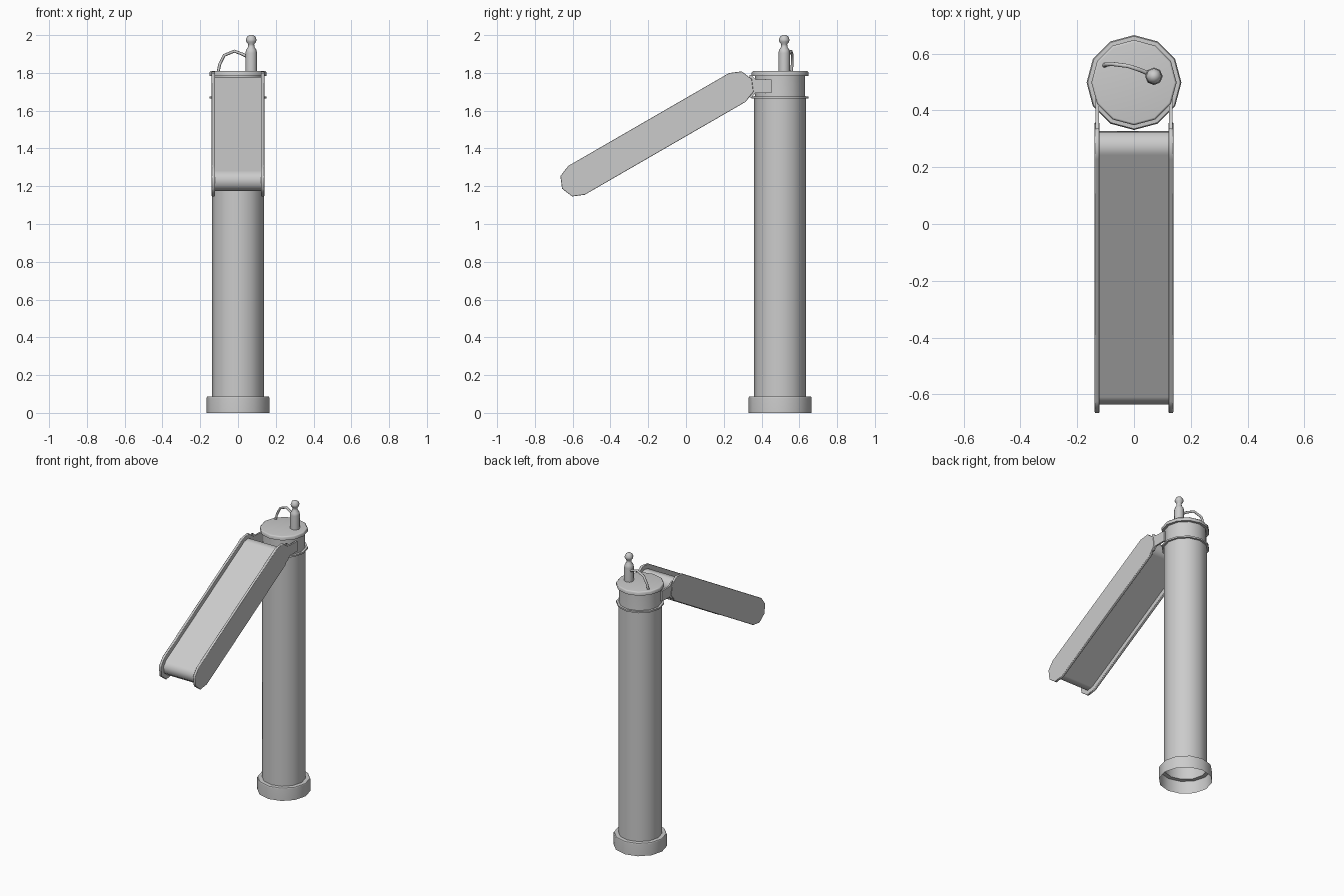
import bpy, bmesh
from math import sin, cos, pi, radians
from mathutils import Vector

if "Cube" in bpy.data.objects:
    bpy.data.objects.remove(bpy.data.objects["Cube"])


def finish(name, bm, smooth=50):
    bmesh.ops.recalc_face_normals(bm, faces=bm.faces)
    me = bpy.data.meshes.new(name)
    bm.to_mesh(me)
    bm.free()
    ob = bpy.data.objects.new(name, me)
    bpy.context.collection.objects.link(ob)
    bpy.ops.object.select_all(action='DESELECT')
    ob.select_set(True)
    bpy.context.view_layer.objects.active = ob
    bpy.ops.object.shade_smooth_by_angle(angle=radians(smooth))
    # Keep the large flat faces flat beside their small chamfers
    mod = ob.modifiers.new("weighted_normals", 'WEIGHTED_NORMAL')
    mod.weight = 100
    mod.keep_sharp = True
    return ob


def lathe(name, profile, centre, sides=12):
    """Spin (radius, z) points about a vertical axis; radius 0 closes an end."""
    bm = bmesh.new()
    rings = []
    for r, z in profile:
        n = sides if r > 0 else 1
        rings.append([bm.verts.new((centre[0] + r * cos(2 * pi * i / sides),
                                    centre[1] + r * sin(2 * pi * i / sides), z))
                      for i in range(n)])
    for a, b in zip(rings, rings[1:]):
        for i in range(sides):
            j = (i + 1) % sides
            loop = [a[i % len(a)], a[j % len(a)], b[j % len(b)], b[i % len(b)]]
            bm.faces.new(list(dict.fromkeys(loop)))
    return finish(name, bm)


def slab(name, outline, x0, x1, bevel=0.0):
    """Extrude a (y, z) outline along x."""
    bm = bmesh.new()
    face = bm.faces.new([bm.verts.new((x0, y, z)) for y, z in outline])
    ext = bmesh.ops.extrude_face_region(bm, geom=[face])
    moved = [v for v in ext['geom'] if isinstance(v, bmesh.types.BMVert)]
    bmesh.ops.translate(bm, verts=moved, vec=(x1 - x0, 0, 0))
    if bevel:
        rims = [e for e in bm.edges
                if abs(e.verts[0].co.x - e.verts[1].co.x) < 1e-6]
        bmesh.ops.bevel(bm, geom=rims, offset=bevel, segments=1, affect='EDGES')
    return finish(name, bm)


def capsule(radius, low=(-0.58, 1.231), high=(0.272, 1.723)):
    """Sloping stadium outline with four segments per rounded end."""
    pts = []
    for (y, z), start in ((low, 120), (high, 300)):
        for k in range(5):
            a = radians(start + 45 * k)
            pts.append((y + radius * cos(a), z + radius * sin(a)))
    return pts


AXIS = (0, 0.498)

# Hollow post with a wider open foot
lathe("post", [(0.167, 0), (0.167, 0.08), (0.163, 0.086), (0.137, 0.087),
               (0.137, 1.672), (0.133, 1.678), (0.133, 1.79)], AXIS)

# Collar ring and lid at the top of the post
lathe("collar_ring", [(0.134, 1.664), (0.15, 1.664), (0.15, 1.675),
                      (0.133, 1.675)], AXIS)
lathe("lid", [(0, 1.784), (0.15, 1.784), (0.15, 1.803), (0.142, 1.811),
              (0, 1.811)], AXIS)

# Sloping bed and its two side panels
slab("slope_bed", capsule(0.058), -0.124, 0.124)
for side, label in ((-1, "left"), (1, "right")):
    slab(label + "_side_panel", capsule(0.088), side * 0.121, side * 0.139, 0.003)
    # Flared bracket joining the panel to the post
    slab(label + "_bracket",
         [(0.335, 1.79), (0.348, 1.787), (0.368, 1.766), (0.452, 1.764),
          (0.452, 1.694), (0.368, 1.694), (0.348, 1.67), (0.335, 1.67)],
         side * 0.124, side * 0.135)

# Knob standing on the lid
lathe("knob", [(0.031, 1.805), (0.031, 1.905), (0.027, 1.922), (0.017, 1.937),
               (0.016, 1.952), (0.026, 1.964), (0.028, 1.977), (0.021, 1.993),
               (0.01, 2.0), (0, 2.0)], (0.07, 0.52), 8)

# Thin bent wire from the lid to the knob
path = [Vector(p) for p in ((-0.105, 0.558, 1.805), (-0.097, 0.562, 1.845),
                            (-0.073, 0.563, 1.893), (-0.02, 0.556, 1.915),
                            (0.022, 0.542, 1.9), (0.06, 0.526, 1.88))]
bm = bmesh.new()
rings = []
for i, p in enumerate(path):
    t = (path[min(i + 1, len(path) - 1)] - path[max(i - 1, 0)]).normalized()
    u = t.cross(Vector((0, 1, 0))).normalized()
    w = t.cross(u)
    rings.append([bm.verts.new(p + 0.008 * (cos(k * pi / 3) * u + sin(k * pi / 3) * w))
                  for k in range(6)])
for a, b in zip(rings, rings[1:]):
    for k in range(6):
        j = (k + 1) % 6
        bm.faces.new((a[k], a[j], b[j], b[k]))
bm.faces.new(rings[0])
bm.faces.new(rings[-1])
finish("bent_wire", bm, 65)
